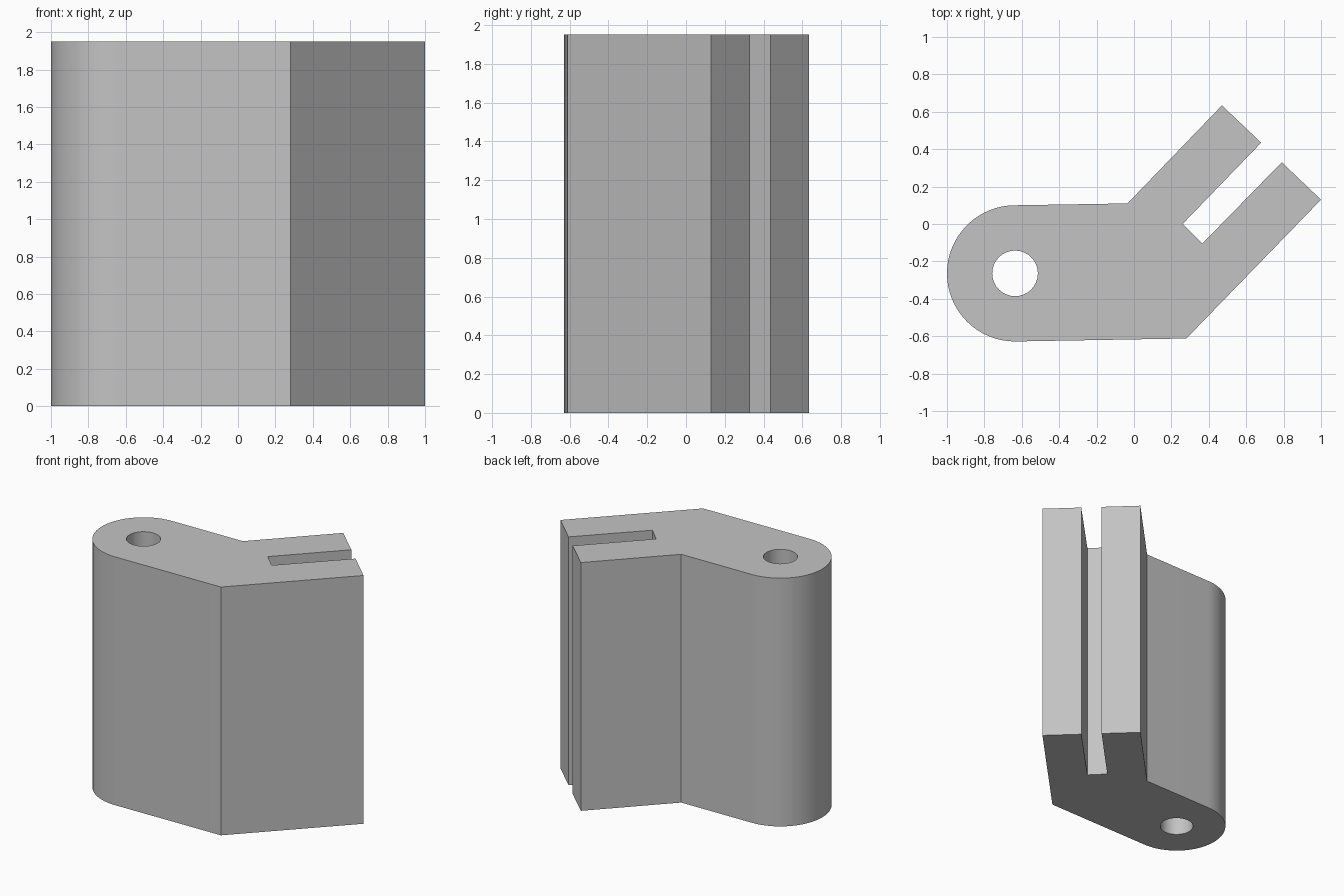
import bpy, bmesh
from math import sin, cos, pi, radians

cube = bpy.data.objects.get("Cube")
if cube:
    bpy.data.objects.remove(cube, do_unlink=True)

HEIGHT = 1.95
PIVOT = (-0.636, -0.264)


def arc(radius, start, end, steps):
    return [(PIVOT[0] + radius * cos(start + (end - start) * i / steps),
             PIVOT[1] + radius * sin(start + (end - start) * i / steps))
            for i in range(steps + 1)]


# Outline: rounded pivot end, bent body and slotted fork
fork = [(0.28, -0.612), (1.0, 0.13), (0.79, 0.33), (0.365, -0.105),
        (0.26, 0.0), (0.68, 0.435), (0.47, 0.634), (-0.035, 0.11)]
outline = arc(0.364, pi / 2, 3 * pi / 2, 32) + fork
pin_hole = arc(0.122, 0, 2 * pi, 32)[:-1]

bm = bmesh.new()
for loop in (outline, pin_hole):
    verts = [bm.verts.new((x, y, 0)) for x, y in loop]
    for a, b in zip(verts, verts[1:] + verts[:1]):
        bm.edges.new((a, b))
bmesh.ops.triangle_fill(bm, edges=bm.edges[:], use_beauty=True)

# Extrude the filled profile to full height
result = bmesh.ops.extrude_face_region(bm, geom=bm.faces[:], use_keep_orig=True)
top = [v for v in result["geom"] if isinstance(v, bmesh.types.BMVert)]
bmesh.ops.translate(bm, vec=(0, 0, HEIGHT), verts=top)
bmesh.ops.recalc_face_normals(bm, faces=bm.faces[:])

mesh = bpy.data.meshes.new("forked_bracket")
bm.to_mesh(mesh)
bm.free()
bracket = bpy.data.objects.new("forked_bracket", mesh)
bpy.context.collection.objects.link(bracket)

# Plain grey finish
grey = bpy.data.materials.new("plain_grey")
grey.use_nodes = True
colour = (0.55, 0.55, 0.55, 1)
grey.diffuse_color = colour
grey.node_tree.nodes["Principled BSDF"].inputs["Base Color"].default_value = colour
mesh.materials.append(grey)

# Smooth the round walls, keep corners crisp
bpy.ops.object.select_all(action="DESELECT")
bracket.select_set(True)
bpy.context.view_layer.objects.active = bracket
bpy.ops.object.shade_smooth_by_angle(angle=radians(30))
